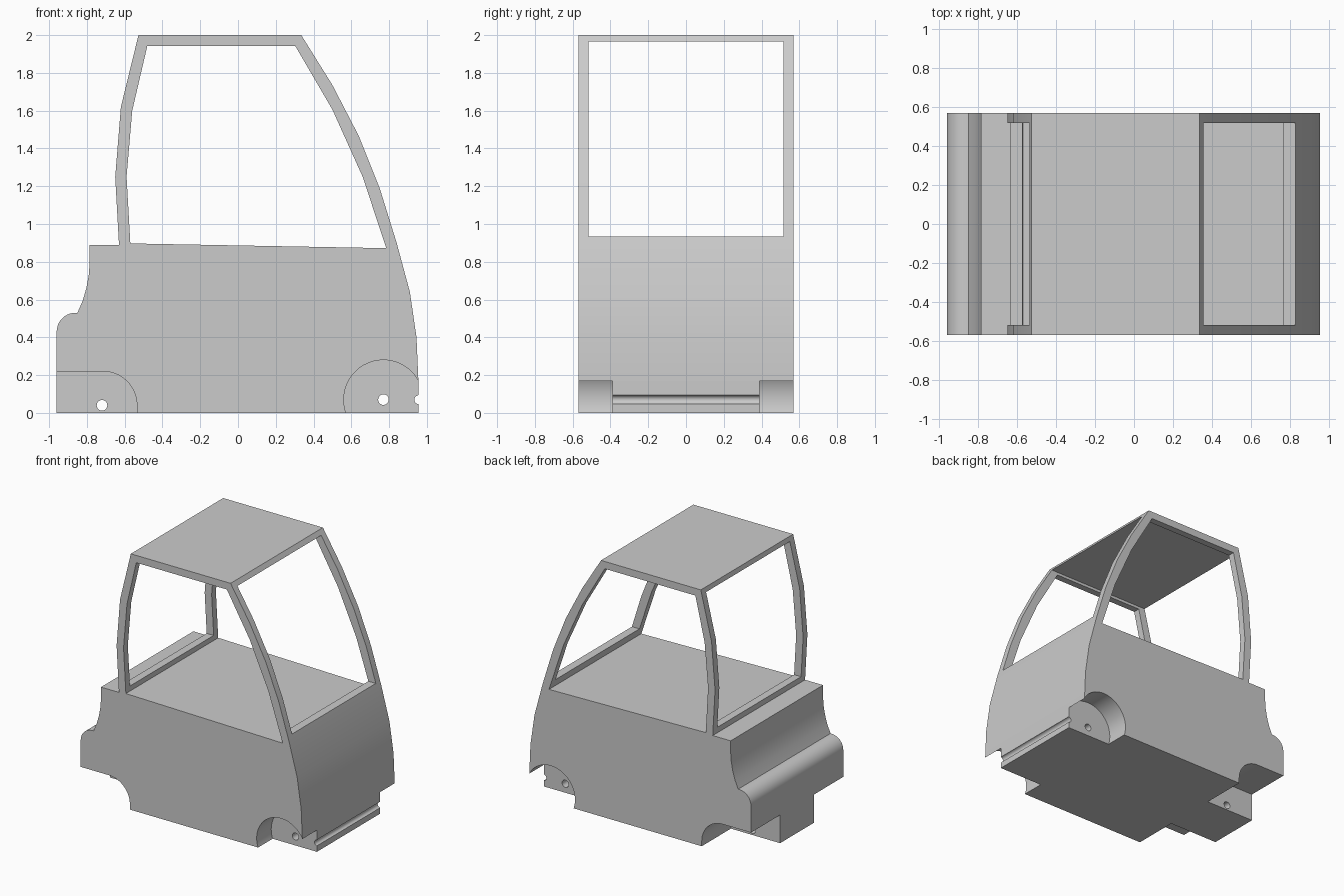
import bpy, bmesh, math

if "Cube" in bpy.data.objects:
    bpy.data.objects.remove(bpy.data.objects["Cube"])


def prism(name, pts, y0, y1):
    """Extrude an (x, z) outline along y."""
    bm = bmesh.new()
    face = bm.faces.new([bm.verts.new((x, y0, z)) for x, z in pts])
    res = bmesh.ops.extrude_face_region(bm, geom=[face])
    verts = [v for v in res["geom"] if isinstance(v, bmesh.types.BMVert)]
    bmesh.ops.translate(bm, verts=verts, vec=(0, y1 - y0, 0))
    bmesh.ops.recalc_face_normals(bm, faces=bm.faces)
    me = bpy.data.meshes.new(name)
    bm.to_mesh(me)
    bm.free()
    ob = bpy.data.objects.new(name, me)
    bpy.context.collection.objects.link(ob)
    return ob


def arc(cx, cz, r, a0, a1, n):
    """Points on an arc, angles in degrees."""
    angles = [math.radians(a0 + (a1 - a0) * i / n) for i in range(n + 1)]
    return [(cx + r * math.cos(a), cz + r * math.sin(a)) for a in angles]


def circle(cx, cz, r, n):
    return arc(cx, cz, r, 0, 360, n)[:-1]


def cut(target, cutter):
    """Subtract the cutter and remove it."""
    mod = target.modifiers.new("cut", "BOOLEAN")
    mod.operation = "DIFFERENCE"
    mod.solver = "EXACT"
    mod.object = cutter
    bpy.context.view_layer.objects.active = target
    bpy.ops.object.modifier_apply(modifier=mod.name)
    bpy.data.objects.remove(cutter)


# Body and cab silhouette
outline = [(-0.96, 0)]
outline += arc(-0.86, 0.43, 0.10, 180, 90, 10)            # rear bumper roll
outline += [(-0.85, 0.53), (-0.822, 0.595), (-0.803, 0.66), (-0.79, 0.73),
            (-0.785, 0.80), (-0.785, 0.89), (-0.63, 0.89)]  # tail and rear deck
outline += [(-0.65, 1.25), (-0.62, 1.62), (-0.527, 2.0), (0.335, 2.0)]
outline += [(0.50, 1.735), (0.64, 1.465), (0.75, 1.19), (0.84, 0.90),
            (0.91, 0.64), (0.945, 0.40), (0.955, 0.17), (0.955, 0)]
body = prism("car_body", outline, -0.57, 0.57)

# Side window openings, right across the cab
cut(body, prism("side_windows", [
    (-0.57, 0.897), (-0.59, 1.25), (-0.56, 1.60), (-0.48, 1.943), (0.303, 1.943),
    (0.50, 1.605), (0.66, 1.25), (0.785, 0.872)], -0.8, 0.8))

# Front and rear window openings
cut(body, prism("end_windows", [
    (-1.2, 0.935), (1.2, 0.935), (1.2, 1.965), (-1.2, 1.965)], -0.517, 0.517))

# Wheel arches on both sides
front_arch = circle(0.77, 0.07, 0.21, 48)
rear_arch = [(-1.1, -0.2), (-1.1, 0.22)] + arc(-0.715, 0.04, 0.18, 90, 0, 16) + [(-0.535, -0.2)]
for side in (-1, 1):
    cut(body, prism("front_arch", front_arch, side * 0.39, side * 0.8))
    cut(body, prism("rear_arch", rear_arch, side * 0.21, side * 0.8))

# Axle holes and the groove along the nose
for x, z in ((0.77, 0.07), (-0.72, 0.04), (0.958, 0.07)):
    cut(body, prism("axle_hole", circle(x, z, 0.028 if x < 0.9 else 0.024, 20), -0.8, 0.8))

bpy.ops.object.select_all(action="DESELECT")
body.select_set(True)
bpy.context.view_layer.objects.active = body
bpy.ops.object.shade_smooth_by_angle(angle=math.radians(25))
